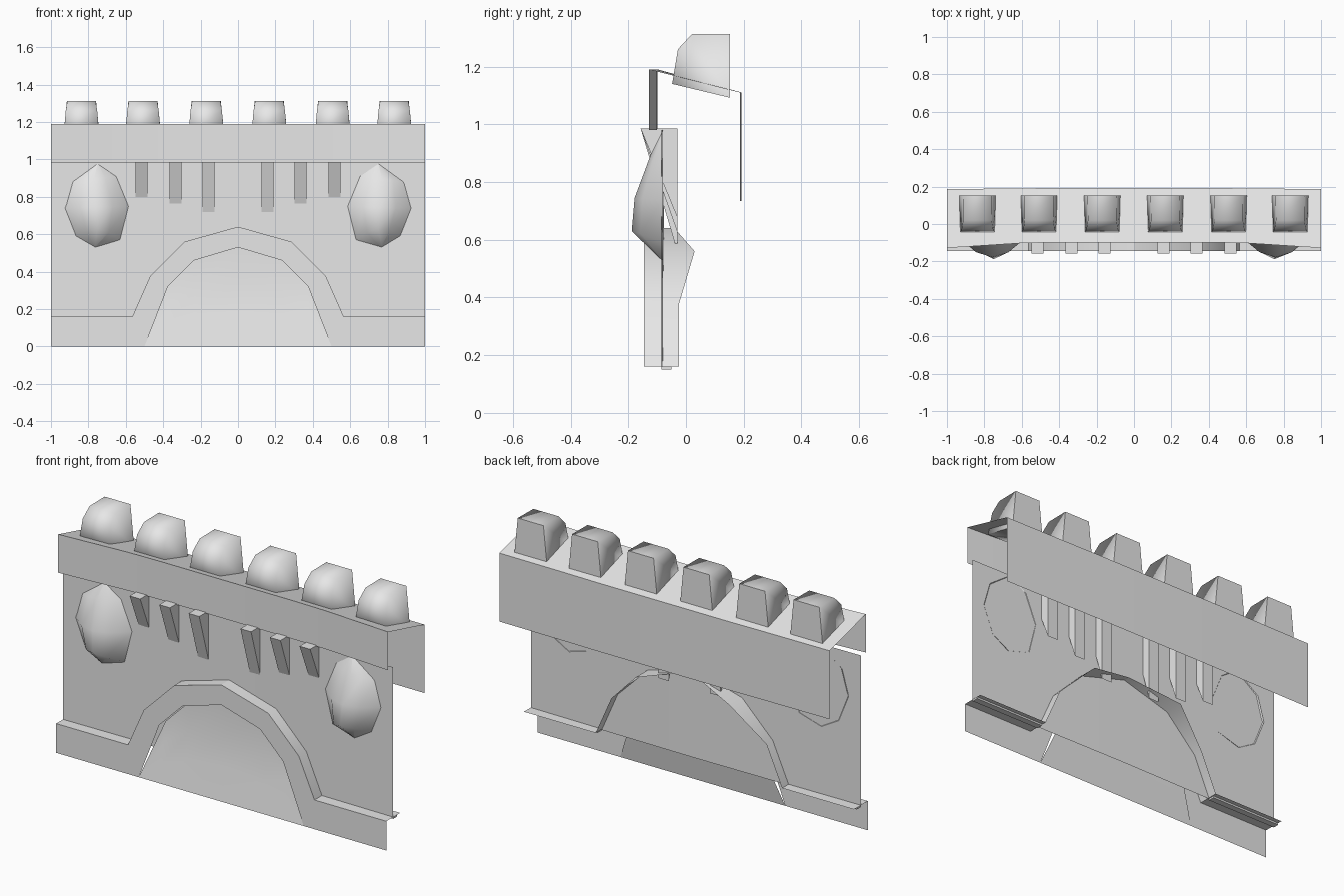
import bpy, math

if "Cube" in bpy.data.objects:
    bpy.data.objects.remove(bpy.data.objects["Cube"])

stone = bpy.data.materials.new("stone_grey")
stone.diffuse_color = (0.8, 0.8, 0.8, 1)
stone.use_nodes = True
stone.node_tree.nodes["Principled BSDF"].inputs["Base Color"].default_value = stone.diffuse_color


def make(name, verts, faces, angle=30):
    mesh = bpy.data.meshes.new(name)
    mesh.from_pydata(verts, [], faces)
    mesh.validate()
    mesh.materials.append(stone)
    ob = bpy.data.objects.new(name, mesh)
    bpy.context.collection.objects.link(ob)
    bpy.ops.object.select_all(action='DESELECT')
    ob.select_set(True)
    bpy.context.view_layer.objects.active = ob
    bpy.ops.object.shade_smooth_by_angle(angle=math.radians(angle))
    return ob


def sheet(name, rows, angle=30):
    """Surface through equal-length rows of points."""
    n = len(rows[0])
    verts = [p for row in rows for p in row]
    faces = [(j * n + i, j * n + i + 1, (j + 1) * n + i + 1, (j + 1) * n + i)
             for j in range(len(rows) - 1) for i in range(n - 1)]
    return make(name, verts, faces, angle)


def loft(name, left, right, angle=30):
    """Closed solid between two matching side profiles."""
    n = len(left)
    faces = [tuple(range(n - 1, -1, -1)), tuple(range(n, 2 * n))]
    faces += [(i, (i + 1) % n, n + (i + 1) % n, n + i) for i in range(n)]
    ob = make(name, left + right, faces, angle)
    bpy.ops.object.mode_set(mode='EDIT')
    bpy.ops.mesh.select_all(action='SELECT')
    bpy.ops.mesh.normals_make_consistent(inside=False)
    bpy.ops.object.mode_set(mode='OBJECT')
    return ob


def both_sides(half):
    """Mirror a centre-to-right list of points into a left-to-right list."""
    return [(-p[0], *p[1:]) for p in reversed(half[1:])] + half


# Main wall plate, slightly bowed
xs = [(-1, -0.085), (-0.5, -0.08), (0, -0.076), (0.5, -0.08), (1, -0.085)]
sheet("wall", [[(x, y, z) for x, y in xs] for z in (0.155, 0.98)])

# Base panel with the band around the arch
outer = both_sides([(0, 0.64), (0.285, 0.56), (0.47, 0.375), (0.565, 0.16), (1, 0.16)])
inner = both_sides([(0, 0.53), (0.235, 0.46), (0.375, 0.32), (0.5, 0), (1, 0)])
sheet("base_panel", [[(x, -0.145, z) for x, z in inner],
                     [(x, -0.145, z) for x, z in outer]])

# Ledge on top of the band, passing through the wall
depths = [-0.025, -0.025, -0.025, 0.03, -0.04, 0.03, -0.025, -0.025, -0.025]
sheet("ledge", [[(x, -0.145, z) for x, z in outer],
                [(x, y, z) for (x, z), y in zip(outer, depths)]])

# Small lips below the ledge ends
for s in (-1, 1):
    a, b = sorted((s * 0.57, s * 1.0))
    loft("ledge_lip", *[[(x, -0.085, 0.15), (x, -0.05, 0.15),
                         (x, -0.05, 0.16), (x, -0.085, 0.16)] for x in (a, b)])

# Arch infill, leaning back from the foot
def lean(z):
    return -0.145 + 0.055 * min(1, z / 0.32)

sheet("arch_infill", [[(x, lean(z * t), z * t) for x, z in inner[1:-1]]
                      for t in (0, 0.33, 0.66, 1)], 60)

# Parapet: front face, sloping top and hanging back face
bow = both_sides([(0, -0.098, 0.193), (0.41, -0.098, 0.193),
                  (0.6, -0.102, 0.19), (1, -0.128, 0.187)])
sheet("parapet", [[(x, f, 0.98) for x, f, b in bow],
                  [(x, f, 1.19) for x, f, b in bow],
                  [(x, b, 1.11) for x, f, b in bow],
                  [(x, b, 0.735) for x, f, b in bow]])

# Six merlons, narrowing upwards
profile = [(-0.048, 1.14, 0.094), (-0.028, 1.26, 0.084), (0.02, 1.312, 0.076),
           (0.153, 1.312, 0.078), (0.153, 1.092, 0.1)]
for cx in (-0.837, -0.508, -0.17, 0.167, 0.506, 0.835):
    loft("merlon", *[[(cx + s * w, y, z) for y, z, w in profile] for s in (-1, 1)], 89)

# Wedge corbels under the parapet
for cx, foot in ((0.157, 0.56), (0.335, 0.627), (0.515, 0.677)):
    for s in (-1, 1):
        loft("corbel", *[[(s * cx + d, -0.157, 0.985), (s * cx + d, -0.03, 0.985),
                          (s * cx + d, -0.03, foot)] for d in (-0.032, 0.032)])

# Rounded bosses: each row is left x, z, right x, z and middle depth
boss = [(0.765, 0.53, 0.765, 0.53, -0.085),
        (0.63, 0.57, 0.87, 0.59, -0.188),
        (0.585, 0.75, 0.93, 0.74, -0.178),
        (0.65, 0.91, 0.89, 0.88, -0.122),
        (0.75, 0.98, 0.75, 0.98, -0.08)]
for s in (-1, 1):
    rows = []
    for x0, z0, x1, z1, y in boss:
        row = []
        for t, k in ((0, 0), (0.25, 0.72), (0.5, 1), (0.75, 0.72), (1, 0)):
            mid = 0.05 * k if x0 != x1 and z0 < 0.6 else 0
            row.append((s * (x0 + (x1 - x0) * t), -0.08 + (y + 0.08) * k,
                        z0 + (z1 - z0) * t + mid))
        rows.append(row if s > 0 else row[::-1])
    sheet("boss", rows, 89)
